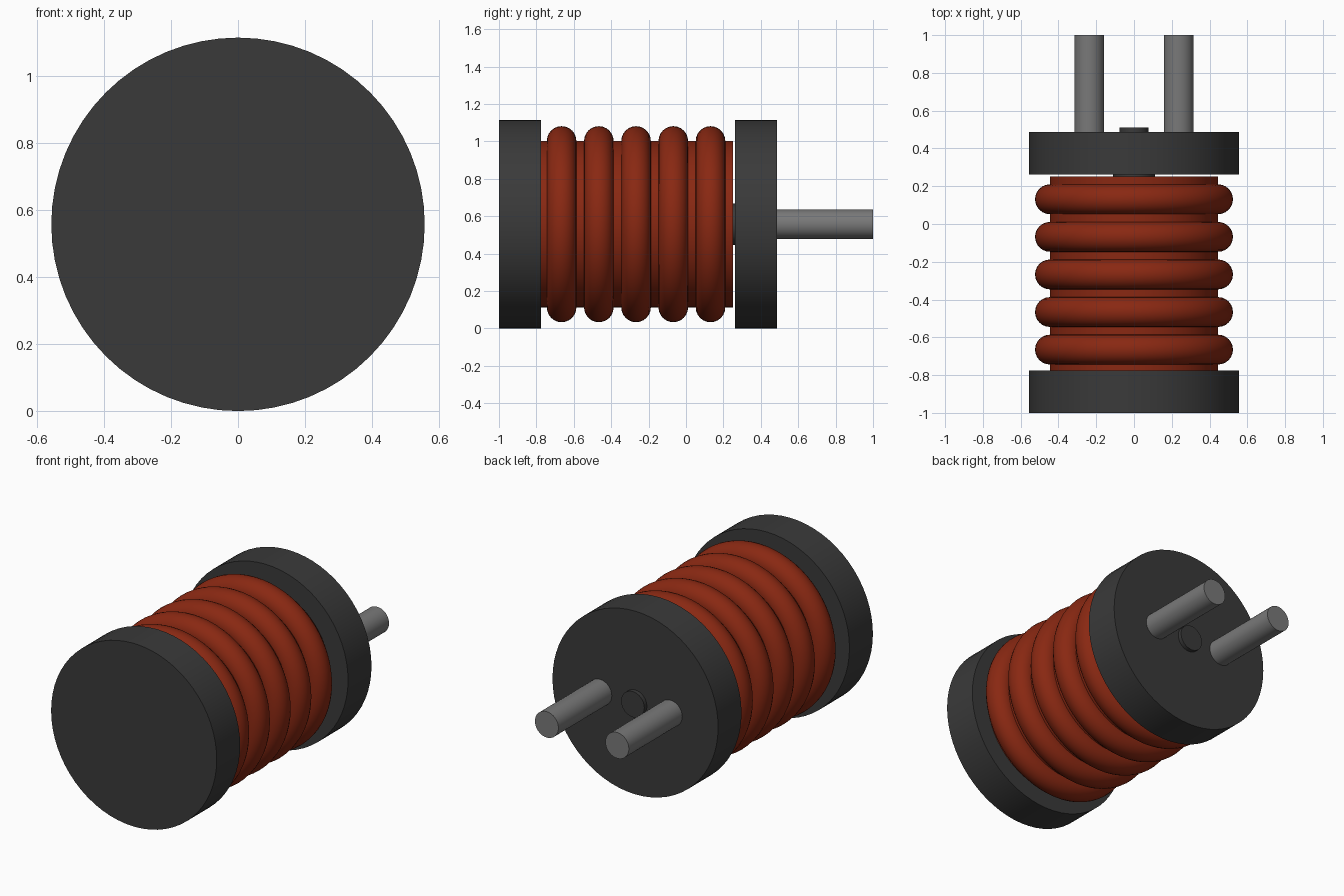
import bpy
import math

cube = bpy.data.objects.get("Cube")
if cube:
    bpy.data.objects.remove(cube, do_unlink=True)

AXIS_Z = 0.557  # height of the shared axis, which runs along y


def material(name, rgb, roughness):
    m = bpy.data.materials.new(name)
    m.use_nodes = True
    m.diffuse_color = (*rgb, 1)
    bsdf = m.node_tree.nodes["Principled BSDF"]
    bsdf.inputs["Base Color"].default_value = (*rgb, 1)
    bsdf.inputs["Roughness"].default_value = roughness
    return m


BLACK = material("dark plastic", (0.042, 0.042, 0.042), 0.6)
COPPER = material("copper red", (0.25, 0.021, 0.006), 0.45)
STEEL = material("grey metal", (0.19, 0.19, 0.19), 0.4)


def finish(name, mat):
    ob = bpy.context.object
    ob.name = ob.data.name = name
    ob.data.materials.append(mat)
    bpy.ops.object.transform_apply(location=False, rotation=True, scale=True)
    bpy.ops.object.shade_smooth_by_angle(angle=math.radians(35))
    return ob


def rod(name, radius, y0, y1, mat, x=0.0, sides=64):
    """Cylinder along y from y0 to y1."""
    bpy.ops.mesh.primitive_cylinder_add(
        vertices=sides, radius=radius, depth=y1 - y0,
        location=(x, (y0 + y1) / 2, AXIS_Z), rotation=(math.pi / 2, 0, 0))
    return finish(name, mat)


# Bobbin: two flanges joined by a spindle that pokes out at the back
rod("front_flange", 0.557, -1.0, -0.775, BLACK)
rod("rear_flange", 0.557, 0.262, 0.487, BLACK)
rod("spindle", 0.111, -0.79, 0.275, BLACK)
rod("rear_boss", 0.078, 0.45, 0.512, BLACK, sides=32)

# Winding: a plain core with five round turns
rod("winding_core", 0.445, -0.78, 0.251, COPPER)
for i in range(5):
    bpy.ops.mesh.primitive_torus_add(
        major_radius=0.445, minor_radius=0.079,
        major_segments=64, minor_segments=24,
        location=(0, -0.665 + 0.199 * i, AXIS_Z), rotation=(math.pi / 2, 0, 0))
    finish(f"winding_turn_{i + 1}", COPPER)

# Terminal pins
for side, x in (("left", 0.237), ("right", -0.237)):
    rod(f"{side}_pin", 0.079, 0.45, 1.0, STEEL, x=x, sides=32)
